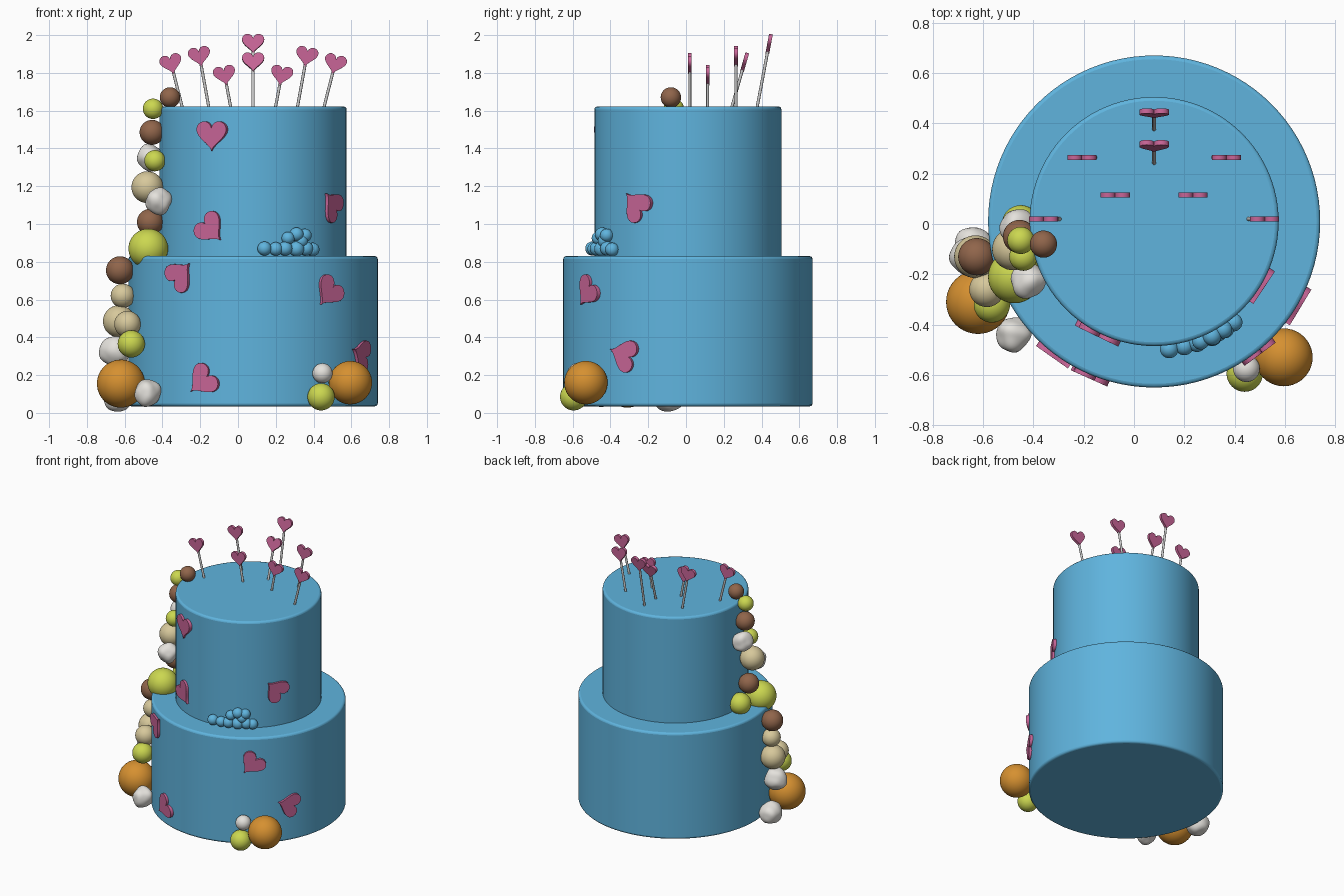
import bpy, bmesh, math
from mathutils import Vector, Matrix, noise

if "Cube" in bpy.data.objects:
    bpy.data.objects.remove(bpy.data.objects["Cube"])

CX, CY = 0.08, 0.01
COL = {"blue": (.115, .456, .73), "pink": (.58, .13, .31), "orange": (.67, .28, .03),
       "lime": (.6, .68, .08), "brown": (.28, .13, .07), "beige": (.68, .58, .33),
       "white": (.78, .76, .72)}
MATS = {}
for k, c in COL.items():
    MATS[k] = bpy.data.materials.new(k)
    MATS[k].diffuse_color = (*c, 1)


def finish(bm, name, mat=None, matrix=None, bevel=0):
    bmesh.ops.recalc_face_normals(bm, faces=bm.faces)
    me = bpy.data.meshes.new(name)
    bm.to_mesh(me)
    bm.free()
    ob = bpy.data.objects.new(name, me)
    bpy.context.collection.objects.link(ob)
    if mat:
        me.materials.append(MATS[mat])
    if matrix:
        ob.matrix_world = matrix
    if bevel:
        m = ob.modifiers.new("bevel", "BEVEL")
        m.width, m.segments = bevel, 3
        m.limit_method, m.angle_limit = 'ANGLE', math.radians(50)
    bpy.ops.object.select_all(action='DESELECT')
    bpy.context.view_layer.objects.active = ob
    ob.select_set(True)
    bpy.ops.object.shade_smooth_by_angle(angle=math.radians(40))
    return ob


def tier(name, r, z0, z1):
    bm = bmesh.new()
    bmesh.ops.create_cone(bm, cap_ends=True, segments=96, radius1=r, radius2=r, depth=z1 - z0)
    finish(bm, name, "blue", Matrix.Translation((CX, CY, (z0 + z1) / 2)), 0.015)


def heart(name, w, thick, matrix):
    # heart outline in local XZ, facing -Y
    bm = bmesh.new()
    vs = []
    for i in range(40):
        t = 2 * math.pi * i / 40
        x = 16 * math.sin(t) ** 3
        z = 13 * math.cos(t) - 5 * math.cos(2 * t) - 2 * math.cos(3 * t) - math.cos(4 * t) + 2.5
        vs.append(bm.verts.new((x * w / 32, -thick / 2, z * w / 32)))
    f = bm.faces.new(vs)
    ext = bmesh.ops.extrude_face_region(bm, geom=[f])
    bmesh.ops.translate(bm, vec=(0, thick, 0),
                        verts=[v for v in ext["geom"] if isinstance(v, bmesh.types.BMVert)])
    finish(bm, name, "pink", matrix, thick * .25)


def ball(name, mat, p, r, lump=0.0, squash=1.0):
    bm = bmesh.new()
    bmesh.ops.create_icosphere(bm, subdivisions=4, radius=r)
    for v in bm.verts:
        if lump:
            v.co *= 1 + lump * noise.noise(v.co / r * 1.1 + Vector(p) * 9)
        v.co.z *= squash
    finish(bm, name, mat, Matrix.Translation(p))


# cake tiers
tier("lower_tier", 0.66, 0.035, 0.83)
tier("upper_tier", 0.495, 0.80, 1.622)

# cascade of balls on the left side and cluster at the right front
balls = [
    ("orange", -.62, -.31, .155, .127), ("white", -.48, -.44, .105, .07),
    ("white", -.64, -.09, .08, .078), ("white", -.655, -.13, .325, .078),
    ("beige", -.63, -.13, .485, .085), ("beige", -.585, -.26, .47, .07),
    ("lime", -.565, -.32, .365, .072), ("beige", -.61, -.14, .62, .064),
    ("brown", -.625, -.13, .755, .074), ("lime", -.475, -.21, .87, .105),
    ("lime", -.45, .0, .885, .075), ("brown", -.465, -.08, 1.01, .07),
    ("white", -.42, -.225, 1.12, .07), ("beige", -.48, -.1, 1.195, .084),
    ("white", -.465, -.01, 1.35, .07), ("lime", -.44, -.13, 1.335, .056),
    ("brown", -.455, -.05, 1.485, .066), ("lime", -.45, -.065, 1.61, .054),
    ("brown", -.36, -.08, 1.67, .054), ("orange", .595, -.53, .16, .115),
    ("white", .447, -.575, .21, .053), ("lime", .44, -.595, .085, .072)]
for i, (m, x, y, z, r) in enumerate(balls):
    ball(f"{m}_ball_{i}", m, (x, y, z), r, .16 if m == "white" and x < 0 else 0)

# hearts lying on the tier walls: radius, x, z, rotation (0 = tip down)
walls = [(.495, -.135, 1.465, 0), (.495, -.14, .97, 45), (.495, .493, 1.105, -135),
         (.66, -.30, .735, 135), (.66, .475, .635, -40), (.66, .645, .31, -110),
         (.66, -.19, .165, -50)]
for i, (R, x, z, rot) in enumerate(walls):
    a = math.asin((x - CX) / R)
    p = (CX + R * math.sin(a), CY - R * math.cos(a), z)
    heart(f"wall_heart_{i}", .175, .03, Matrix.Translation(p) @ Matrix.Rotation(a, 4, 'Z')
          @ Matrix.Rotation(-math.radians(rot), 4, 'Y'))

# heart picks: (base x offset, base y), (heart x offset, heart y, heart z)
picks = [(0, .375, 0, .44, 1.953), (0, .24, 0, .31, 1.855)]
for s in (-1, 1):
    picks += [(s * .117, .115, s * .15, .115, 1.785), (s * .233, .265, s * .283, .265, 1.885),
              (s * .373, .02, s * .433, .02, 1.845)]
for i, (bx, by, hx, hy, hz) in enumerate(picks):
    b, h = Vector((CX + bx, by, 1.61)), Vector((CX + hx, hy, hz))
    d = h - b
    q = Vector((0, 0, 1)).rotation_difference(d).to_matrix().to_4x4()
    bm = bmesh.new()
    bmesh.ops.create_cone(bm, cap_ends=True, segments=12, radius1=.008, radius2=.008, depth=d.length)
    finish(bm, f"pick_stick_{i}", None, Matrix.Translation((b + h) / 2) @ q)
    heart(f"pick_heart_{i}", .118, .02, Matrix.Translation(h) @ q)

# piped icing blobs at the foot of the upper tier
blobs = [(.14, .87, .037), (.20, .868, .036), (.25, .87, .038), (.31, .868, .04), (.36, .87, .038),
         (.395, .865, .036), (.265, .925, .034), (.31, .945, .037), (.355, .94, .035), (.335, .91, .035)]
for i, (x, z, r) in enumerate(blobs):
    a = math.asin((x - CX) / .51)
    ball(f"icing_blob_{i}", "blue", (x, CY - .51 * math.cos(a), z), r)

for m in bpy.data.materials:
    if m.users and not m.is_grease_pencil:
        m.use_nodes = True
        m.node_tree.nodes["Principled BSDF"].inputs["Base Color"].default_value = m.diffuse_color
